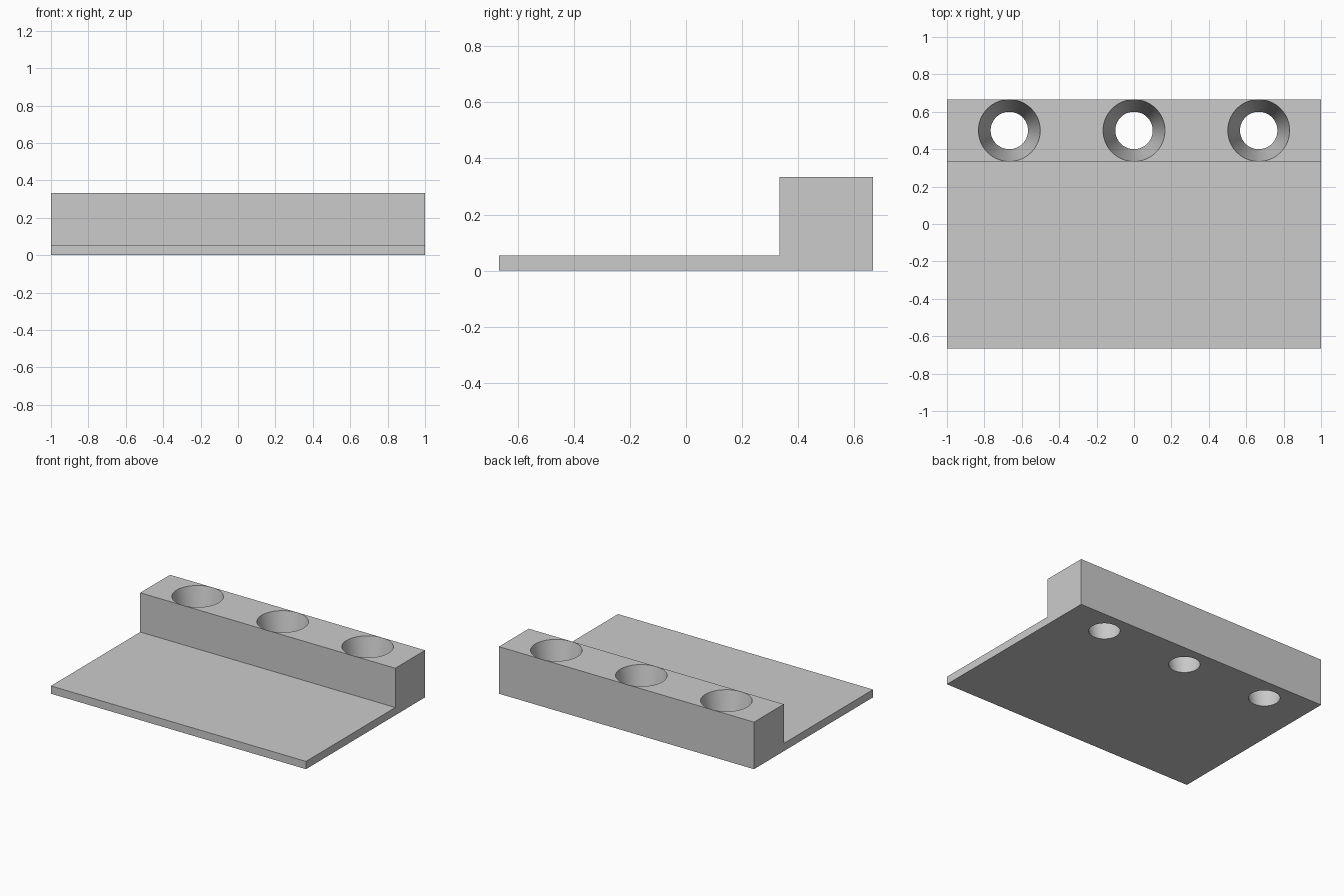
import bpy
import bmesh
from math import radians

cube = bpy.data.objects.get("Cube")
if cube:
    bpy.data.objects.remove(cube, do_unlink=True)

THIRD = 1 / 3
HEIGHT = THIRD
TOP_RADIUS, BOTTOM_RADIUS = 0.1655, 0.1
OVERSHOOT = 0.02

# Single grey finish
grey = bpy.data.materials.new("light grey")
grey.use_nodes = True
colour = (0.6, 0.6, 0.6, 1)
grey.diffuse_color = colour
grey.node_tree.nodes["Principled BSDF"].inputs["Base Color"].default_value = colour


def make_object(name, bm):
    bmesh.ops.recalc_face_normals(bm, faces=bm.faces)
    mesh = bpy.data.meshes.new(name)
    bm.to_mesh(mesh)
    bm.free()
    mesh.materials.append(grey)
    obj = bpy.data.objects.new(name, mesh)
    bpy.context.collection.objects.link(obj)
    return obj


# Stepped L-shaped section (y, z) extruded along x
profile = [(-2 * THIRD, 0), (2 * THIRD, 0), (2 * THIRD, HEIGHT),
           (THIRD, HEIGHT), (THIRD, 0.055), (-2 * THIRD, 0.055)]
bm = bmesh.new()
section = bm.faces.new([bm.verts.new((-1, y, z)) for y, z in profile])
extruded = bmesh.ops.extrude_face_region(bm, geom=[section])["geom"]
end_verts = [v for v in extruded if isinstance(v, bmesh.types.BMVert)]
bmesh.ops.translate(bm, verts=end_verts, vec=(2, 0, 0))
bracket = make_object("stepped_bracket", bm)

# Three tapered through holes along the raised block
flare = (TOP_RADIUS - BOTTOM_RADIUS) / HEIGHT * OVERSHOOT
bm = bmesh.new()
for x in (-2 * THIRD, 0, 2 * THIRD):
    cone = bmesh.ops.create_cone(
        bm, cap_ends=True, segments=64, radius1=BOTTOM_RADIUS - flare,
        radius2=TOP_RADIUS + flare, depth=HEIGHT + 2 * OVERSHOOT)
    bmesh.ops.translate(bm, verts=cone["verts"], vec=(x, 0.5, HEIGHT / 2))
cutter = make_object("hole_cutter", bm)
cutter.hide_render = True

cut = bracket.modifiers.new("tapered_holes", 'BOOLEAN')
cut.operation = 'DIFFERENCE'
cut.solver = 'EXACT'
cut.object = cutter

bpy.ops.object.select_all(action='DESELECT')
bracket.select_set(True)
bpy.context.view_layer.objects.active = bracket
bpy.ops.object.modifier_apply(modifier=cut.name)
bpy.data.objects.remove(cutter, do_unlink=True)

# Smooth hole walls with crisp rims
bpy.ops.object.shade_smooth_by_angle(angle=radians(30))
